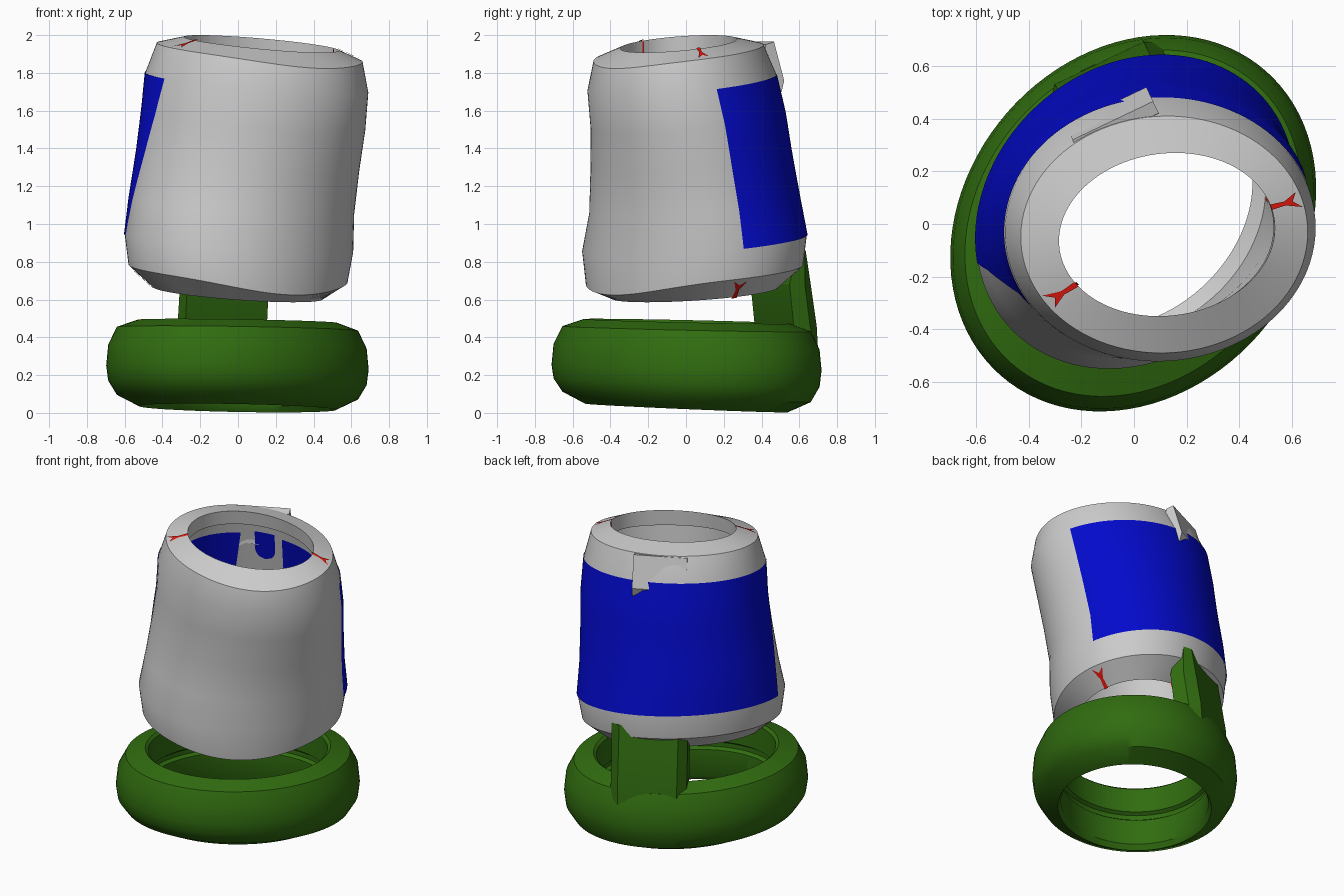
import bpy, math

if "Cube" in bpy.data.objects:
    bpy.data.objects.remove(bpy.data.objects["Cube"])

SX, SY, N = -0.093, 0.088, 96          # sleeve tilt and segment count


def material(name, rgb):
    m = bpy.data.materials.new(name)
    m.diffuse_color = (*rgb, 1)
    m.use_nodes = True
    m.node_tree.nodes["Principled BSDF"].inputs["Base Color"].default_value = m.diffuse_color
    return m


GREEN = material("green", (0.03, 0.15, 0.005))
BLUE = material("blue", (0.001, 0.003, 0.6))
RED = material("red", (0.8, 0.01, 0.005))


def make(name, verts, faces, mat=None, angle=40):
    me = bpy.data.meshes.new(name)
    me.from_pydata(verts, [], faces)
    ob = bpy.data.objects.new(name, me)
    bpy.context.collection.objects.link(ob)
    if mat:
        me.materials.append(mat)
    bpy.ops.object.select_all(action='DESELECT')
    ob.select_set(True)
    bpy.context.view_layer.objects.active = ob
    bpy.ops.object.mode_set(mode='EDIT')
    bpy.ops.mesh.select_all(action='SELECT')
    bpy.ops.mesh.normals_make_consistent(inside=False)
    bpy.ops.object.mode_set(mode='OBJECT')
    bpy.ops.object.shade_smooth_by_angle(angle=math.radians(angle))
    return ob


def skewed(a, b, c, t):
    """Point on an ellipse with half extents a, b and skew c."""
    s = math.sqrt(a * a * b * b - c * c)
    d = math.sqrt(a * a + b * b + 2 * s)
    x, y = math.cos(t), math.sin(t)
    return ((a * a + s) * x + c * y) / d, (c * x + (b * b + s) * y) / d


def point(level, deg, scale=1.0, dz=0.0):
    """Sleeve surface point; the front right edges sag a little."""
    z, cx, cy, a, b, c = level
    x, y = skewed(a, b, c, math.radians(deg))
    x, y = x * scale, y * scale
    sag = .05 * max(0, 1 - abs(z - .74) / .1) + .03 * max(0, 1 - abs(z - 1.9) / .06)
    sag *= max(0, math.cos(math.radians(deg + 55))) ** 4
    return (cx + x, cy + y, z + SX * x + SY * y + dz - sag)


def mix(p, q, f):
    return tuple(u + (v - u) * f for u, v in zip(p, q))


def at(levels, z):
    for p, q in zip(levels, levels[1:]):
        if p[0] <= z <= q[0]:
            return mix(p, q, (z - p[0]) / (q[0] - p[0]))
    return levels[-1]


def grid_faces(rows, cols, wrap=False):
    r_n, c_n = (rows, cols) if wrap else (rows - 1, cols - 1)
    return [(r * cols + c, r * cols + (c + 1) % cols,
             (r + 1) % rows * cols + (c + 1) % cols, (r + 1) % rows * cols + c)
            for r in range(r_n) for c in range(c_n)]


# Sleeve levels: height, centre x, centre y, half width, half depth, skew
outer = [(.74, 0, .045, .58, .575, .055), (.9, .005, .045, .605, .595, .06),
         (1.1, .02, .045, .595, .557, .045), (1.33, .052, .027, .59, .533, .03),
         (1.55, .082, .01, .592, .515, .015), (1.75, .1, -.022, .59, .5, .005),
         (1.91, .115, -.04, .545, .45, .005)]
inner = [(.635, 0, .045, .45, .44, .05), (.76, 0, .045, .45, .44, .05),
         (.78, 0, .045, .50, .48, .045), (1.3, .055, .025, .49, .43, .03),
         (1.84, .12, -.035, .47, .38, .01), (1.86, .12, -.035, .41, .32, .01),
         (1.955, .125, -.04, .41, .31, .01)]
loop = outer + inner[::-1]
make("sleeve", [point(l, 360 * i / N) for l in loop for i in range(N)],
     grid_faces(len(loop), N, True))


def left_seam(z):
    return 194 + 21 * min(1, (z - .9) / .85)


def right_seam(z):
    return 21


def patch(name, levels, z0, z1, start, end, scale, mat, rows=14, cols=60):
    verts = []
    for r in range(rows):
        z = z0 + (z1 - z0) * r / (rows - 1)
        a, b = start(z), end(z)
        verts += [point(at(levels, z), a + (b - a) * c / (cols - 1), scale)
                  for c in range(cols)]
    return make(name, verts, grid_faces(rows, cols), mat)


# Blue panel on the back, and its inside windows beside the clip
patch("back_panel", outer, .9, 1.75, right_seam, left_seam, 1.006, BLUE)
patch("inner_panel_right", inner, .9, 1.76, lambda z: 26, lambda z: 95, .99, BLUE)
patch("inner_panel_left", inner, .9, 1.76, lambda z: 128 + 14 * (1.76 - z),
      lambda z: left_seam(z) - 6, .99, BLUE)


# Round-bottomed window between the inside panels
def bow(z):
    return 8 * math.sqrt(max(0, 1 - max(0, (1.66 - z) / .08) ** 2))


patch("inner_window", inner, 1.58, 1.78, lambda z: 109 - bow(z),
      lambda z: 109 + bow(z), .985, BLUE, 14, 8)

# Red seams: a strip down the inner wall and a forked mark on each rim
for side, seam in (("left", left_seam), ("right", right_seam)):
    patch("seam_strip_" + side, inner, .65, 1.95, lambda z: seam(z) - 1.2,
          lambda z: seam(z) + 1.2, .985, RED, 30, 3)
    for end, lo, hi, dz in (("top", inner[-1], outer[-1], .006),
                            ("bottom", inner[0], outer[0], -.006)):
        t = seam(lo[0]) - (4 if (side, end) == ("right", "top") else 0)
        outline = [(0, -2), (0, 2), (.45, 1.2), (.9, 4), (.7, 0),
                   (.95, -4), (.45, -1.2)]
        make("seam_mark_%s_%s" % (end, side),
             [point(mix(lo, hi, f), t + d, 1, dz) for f, d in outline],
             [(0, 1, 2, 6), (2, 3, 4), (6, 2, 4), (6, 4, 5)], RED)

# Green base ring: scale of the outline, height and slope towards the back
profile = [(.75, .026, -.04), (.92, .085, -.04), (.985, .16, -.03), (1, .24, -.02),
           (.985, .35, -.02), (.92, .445, -.02), (.76, .485, -.02), (.735, .47, -.02),
           (.73, .3, -.03), (.76, .285, -.03), (.76, .255, -.03), (.73, .24, -.03),
           (.72, .06, -.04)]
verts = []
for s, z, slope in profile:
    for i in range(N):
        x, y = skewed(.695, .715, .09, 2 * math.pi * i / N)
        verts.append((x * s - .003, y * s + .003, z + slope * y * s - .012 * x * s))
make("base_ring", verts, grid_faces(len(profile), N, True), GREEN, 35)


def place(u, n, z):
    """Clip frame: u runs along the back, n points outward."""
    return (.9 * u - .43 * n, .43 * u + .9 * n, z)


# Green post joining the ring to the sleeve: height, outer and inner reach
posts = [(.3, .62, .52), (.46, .61, .45), (.68, .575, .425), (.86, .545, .47)]
verts = []
for z, o, i in posts:
    m = i + (o - i) * .6
    for k, n in ((-1, i), (1, i), (1, m), (.78, o), (-.78, o), (-1, m)):
        verts.append(place(.145 + .24 * k, n, z))
faces = [(r * 6 + c, r * 6 + (c + 1) % 6, r * 6 + 6 + (c + 1) % 6, r * 6 + 6 + c)
         for r in range(3) for c in range(6)]
make("hinge_post", verts, faces + [tuple(range(6)), tuple(range(18, 24))], GREEN, 20)

# Grey clip on the upper back, with an arched lower edge
clip = [(.34, 1.95), (.39, 1.965), (.45, 1.76), (.435, 1.70), (.33, 1.70)]
verts = []
for k, lift in ((-1, 0), (-.6, .035), (0, .025), (.6, .035), (1, 0)):
    verts += [place(.097 + .17 * k, n, z + (lift if z < 1.74 else 0)) for n, z in clip]
faces = [(r * 5 + c, r * 5 + (c + 1) % 5, r * 5 + 5 + (c + 1) % 5, r * 5 + 5 + c)
         for r in range(4) for c in range(5)]
make("upper_clip", verts, faces + [tuple(range(5)), tuple(range(20, 25))], None, 20)
